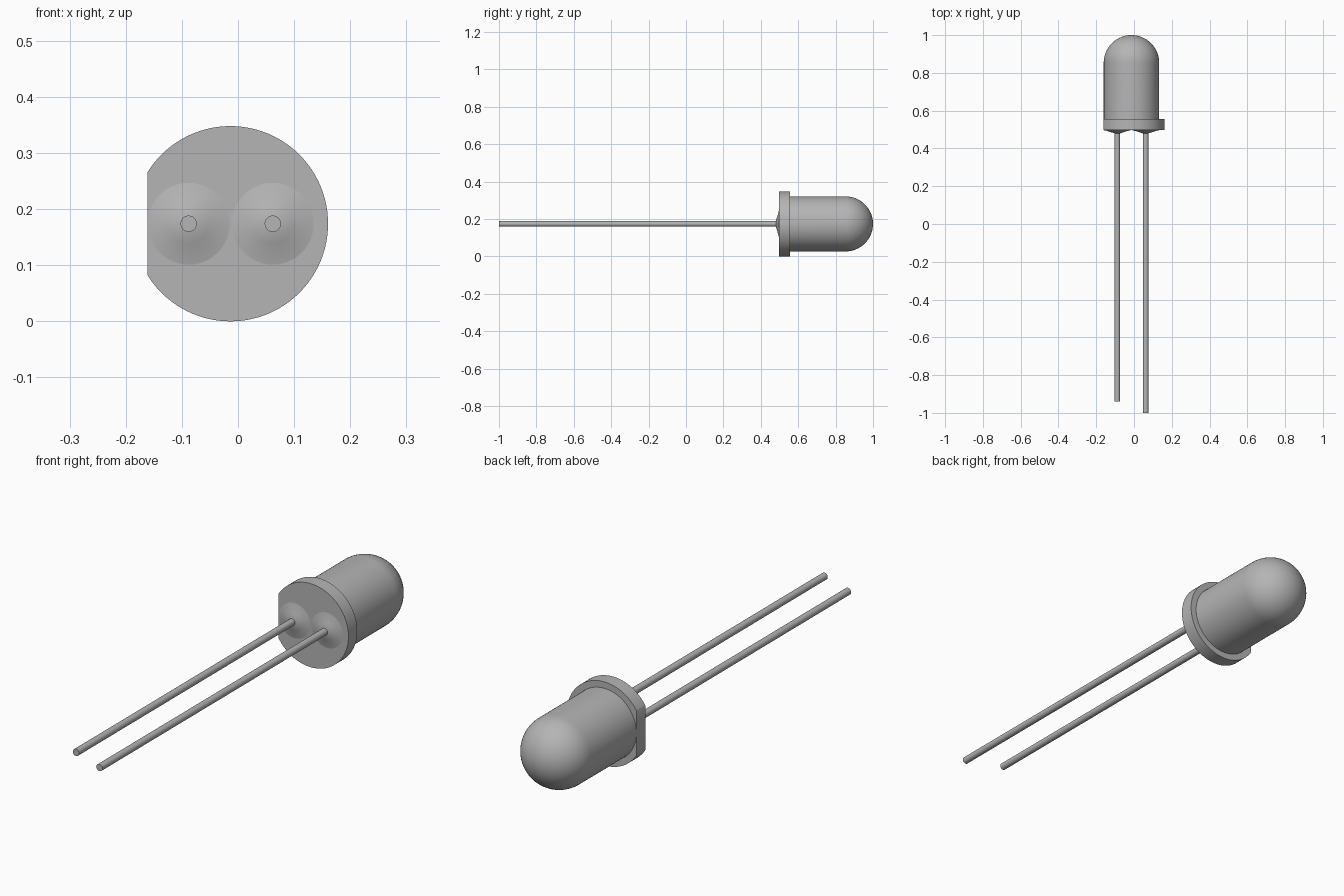
import bpy, bmesh
from math import sin, cos, pi, radians

cube = bpy.data.objects.get("Cube")
if cube:
    bpy.data.objects.remove(cube, do_unlink=True)

grey = bpy.data.materials.new("grey")
grey.use_nodes = True
grey.diffuse_color = (0.46, 0.46, 0.46, 1)
grey.node_tree.nodes["Principled BSDF"].inputs["Base Color"].default_value = grey.diffuse_color

AXIS_X, AXIS_Z = -0.0135, 0.174
FLAT_X = -0.161
FLANGE_FRONT, FLANGE_BACK = 0.497, 0.555


def lathe(name, x, profile, sides=64, flat=None):
    """Turn (radius, y) points around a y-parallel axis, optionally cut flat on the right."""
    bm = bmesh.new()
    rings = []
    for r, y in profile:
        angles = [2 * pi * i / sides for i in range(sides)]
        rings.append([bm.verts.new((x + r * cos(a), y, AXIS_Z + r * sin(a))) for a in angles])
    for a, b in zip(rings, rings[1:]):
        for i in range(sides):
            j = (i + 1) % sides
            bm.faces.new((a[i], a[j], b[j], b[i]))
    for ring, (r, y) in ((rings[0], profile[0]), (rings[-1], profile[-1])):
        if r > 0.001:
            bm.faces.new(ring)
    bmesh.ops.remove_doubles(bm, verts=bm.verts[:], dist=0.00001)
    if flat is not None:
        cut = bmesh.ops.bisect_plane(bm, geom=bm.verts[:] + bm.edges[:] + bm.faces[:],
                                     plane_co=(flat, 0, 0), plane_no=(1, 0, 0), clear_inner=True)
        edges = [e for e in cut["geom_cut"] if isinstance(e, bmesh.types.BMEdge)]
        bmesh.ops.holes_fill(bm, edges=edges, sides=0)
    bmesh.ops.recalc_face_normals(bm, faces=bm.faces[:])
    mesh = bpy.data.meshes.new(name)
    bm.to_mesh(mesh)
    bm.free()
    mesh.materials.append(grey)
    obj = bpy.data.objects.new(name, mesh)
    bpy.context.collection.objects.link(obj)
    bpy.ops.object.select_all(action="DESELECT")
    obj.select_set(True)
    bpy.context.view_layer.objects.active = obj
    bpy.ops.object.shade_smooth_by_angle(angle=radians(35))
    return obj


# Domed lens body
R = 0.147
dome = [(R * cos(t * pi / 32), 1 - R + R * sin(t * pi / 32)) for t in range(16)]
lathe("lens_body", AXIS_X, [(R, FLANGE_BACK - 0.02)] + dome + [(0, 1)], 96)

# Rim with the flat polarity side
lathe("rim_flange", AXIS_X, [(0.174, FLANGE_FRONT), (0.174, FLANGE_BACK)], 96, FLAT_X)

# Wire leads, each with a shallow fillet where it enters the rim
for side, x, tip in (("right", -0.088, -0.94), ("left", 0.062, -1.0)):
    lathe(side + "_lead", x, [(0.0145, tip), (0.0145, FLANGE_FRONT)], 32)
    lathe(side + "_lead_fillet", x,
          [(0.073, FLANGE_FRONT + 0.002), (0.073, FLANGE_FRONT), (0.055, 0.493),
           (0.035, 0.4865), (0.0145, 0.48)], 48)
